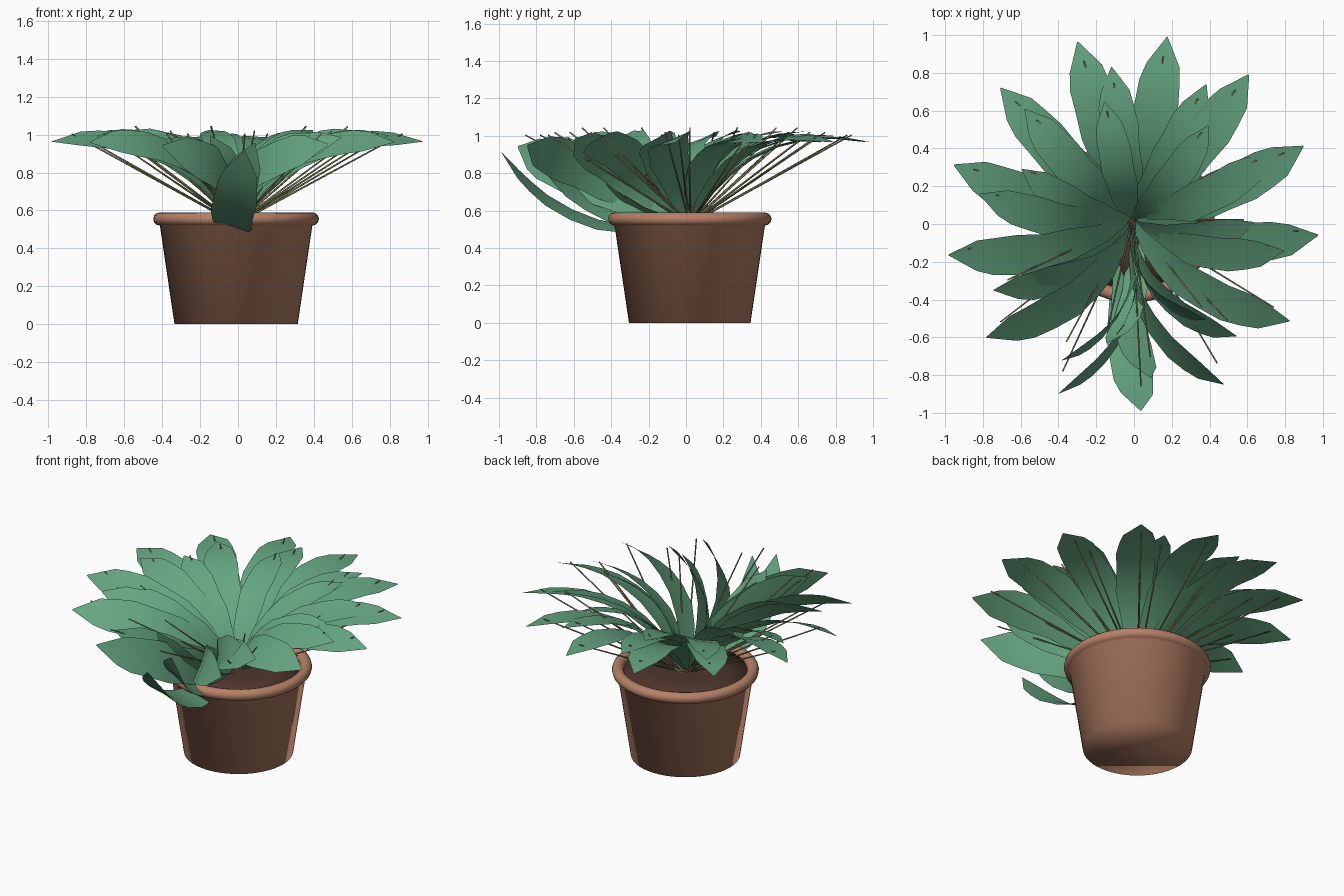
import bpy, bmesh, math
from mathutils import Vector

cube = bpy.data.objects.get("Cube")
if cube:
    bpy.data.objects.remove(cube, do_unlink=True)

CENTRE = Vector((-0.01, 0.02, 0.53))


def material(name, colour):
    mat = bpy.data.materials.new(name)
    mat.use_nodes = True
    mat.diffuse_color = (*colour, 1)
    bsdf = mat.node_tree.nodes["Principled BSDF"]
    bsdf.inputs["Base Color"].default_value = (*colour, 1)
    bsdf.inputs["Roughness"].default_value = 0.8
    return mat


leaf_green = material("leaf green", (0.13, 0.38, 0.22))
terracotta = material("terracotta", (0.47, 0.22, 0.135))
soil_brown = material("soil brown", (0.075, 0.036, 0.026))
stem_olive = material("stem olive", (0.24, 0.23, 0.105))


def finish(name, bm, mat):
    """Turn a bmesh into a smooth, single-colour mesh."""
    for face in bm.faces:
        face.smooth = True
    mesh = bpy.data.meshes.new(name)
    bm.to_mesh(mesh)
    bm.free()
    mesh.materials.append(mat)
    return mesh


def place(name, mesh, location):
    obj = bpy.data.objects.new(name, mesh)
    obj.location = location
    bpy.context.collection.objects.link(obj)
    return obj


def lathe(name, profile, mat, segments=48):
    """Spin a radius/height profile about the pot axis and cap open ends."""
    bm = bmesh.new()
    verts = [bm.verts.new((r, 0, z)) for r, z in profile]
    edges = [bm.edges.new(pair) for pair in zip(verts, verts[1:])]
    bmesh.ops.spin(bm, geom=verts + edges, cent=(0, 0, 0), axis=(0, 0, 1),
                   angle=math.tau, steps=segments, use_duplicate=False)
    bmesh.ops.remove_doubles(bm, verts=bm.verts, dist=0.0005)
    bmesh.ops.holes_fill(bm, edges=[e for e in bm.edges if e.is_boundary], sides=0)
    bmesh.ops.recalc_face_normals(bm, faces=bm.faces)
    return place(name, finish(name, bm, mat), (CENTRE.x, CENTRE.y, 0))


# Pot wall with a rounded rim, softly shaded into its base
rim = [(0.402 + 0.035 * math.cos(a), 0.555 + 0.035 * math.sin(a))
       for a in (math.radians(d) for d in range(-90, 181, 30))]
lathe("pot", [(0.325, 0), (0.402, 0.52)] + rim + [(0.362, 0.52)], terracotta)

# Soil, slightly domed, hiding the leaf bases
lathe("soil", [(0.364, 0.53), (0.366, 0.556), (0.2, 0.562), (0, 0.57)], soil_brown)

# Leaf outline: distance along the leaf, half width on each side
OUTLINE = [(0.04, 0.025, 0.025), (0.15, 0.055, 0.06), (0.28, 0.085, 0.08),
           (0.42, 0.095, 0.105), (0.56, 0.11, 0.102), (0.7, 0.102, 0.112),
           (0.8, 0.1, 0.1), (0.88, 0.078, 0.086), (1.0, 0.003, 0.003)]


def leaf_mesh(name, length):
    """Arched blade along +Y, bulging to +Z, with a shallow midrib fold."""
    bm = bmesh.new()
    rows = []
    for v, left, right in OUTLINE:
        arch = (0.7 * v * (1 - v) + 0.027 * v * v) * length
        fold = 0.008 * math.sin(math.pi * v)
        rows.append([bm.verts.new((x * length, v * length, arch + lift))
                     for x, lift in ((-left, fold), (0, 0), (right, fold))])
    for a, b in zip(rows, rows[1:]):
        for i in range(2):
            bm.faces.new((a[i], a[i + 1], b[i + 1], b[i]))
    return finish(name, bm, leaf_green)


def stem_mesh(name, length):
    """Thin straight stalk along +Y."""
    bm = bmesh.new()
    bmesh.ops.create_cone(bm, cap_ends=True, segments=5, radius1=0.006,
                          radius2=0.004, depth=length)
    for vert in bm.verts:
        x, y, z = vert.co
        vert.co = (x, z + length / 2, -y)
    return finish(name, bm, stem_olive)


def aim(obj, azimuth, elevation):
    """Turn +Y to a direction by the shortest arc, so front leaves roll over."""
    a, e = math.radians(azimuth), math.radians(elevation)
    direction = Vector((math.cos(a) * math.cos(e), math.sin(a) * math.cos(e), math.sin(e)))
    obj.rotation_mode = "QUATERNION"
    obj.rotation_quaternion = Vector((0, 1, 0)).rotation_difference(direction)


# Rings: name, count, first azimuth, reach, leaf rise, stem reach, stem rise
RINGS = [("outer", 13, 79.2, 0.998, 22.3, 0.88, 28.3),
         ("middle", 10, 97.6, 0.83, 28.2, 0.73, 33.8),
         ("inner", 7, 103, 0.655, 36, 0.59, 41)]

for ring, count, start, reach, rise, stem_reach, stem_rise in RINGS:
    blade = leaf_mesh(ring + "_leaf", reach / math.cos(math.radians(rise)))
    stalk = stem_mesh(ring + "_stem", stem_reach / math.cos(math.radians(stem_rise)))
    for i in range(count):
        azimuth = start + i * 360 / count
        aim(place(f"{ring}_leaf_{i + 1}", blade, CENTRE), azimuth, rise)
        aim(place(f"{ring}_stem_{i + 1}", stalk, CENTRE), azimuth, stem_rise)
